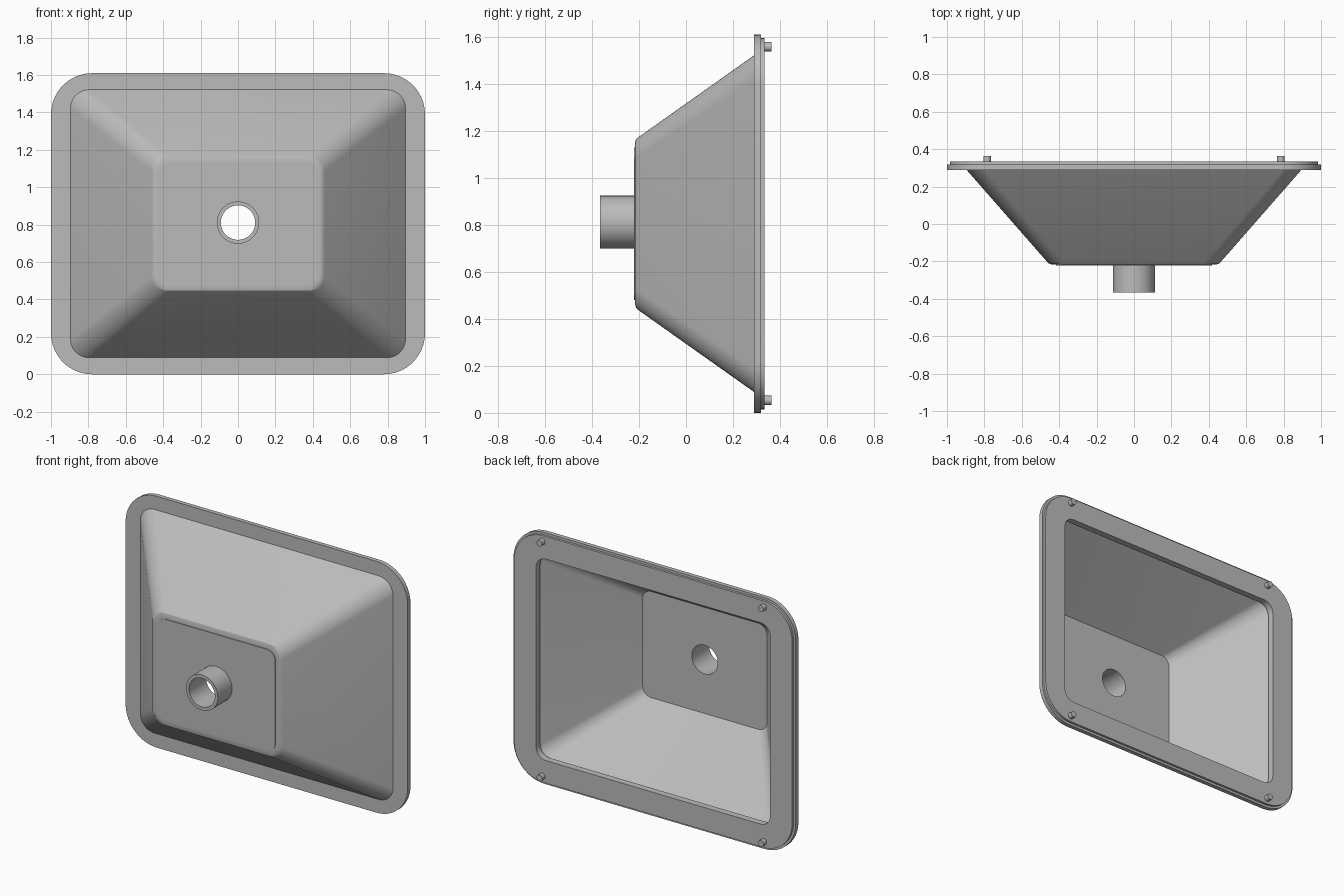
import bpy, bmesh, math

if "Cube" in bpy.data.objects:
    bpy.data.objects.remove(bpy.data.objects["Cube"])

CZ = 0.805      # height of the centre axis
SEG = 11        # segments per rounded corner

grey = bpy.data.materials.new("plain grey")
grey.diffuse_color = (0.5, 0.5, 0.5, 1)
grey.use_nodes = True
grey.node_tree.nodes["Principled BSDF"].inputs["Base Color"].default_value = grey.diffuse_color


def rounded(hx, hz, r, y):
    """Rounded rectangle ring in the XZ plane."""
    pts = []
    for c, (sx, sz) in enumerate([(1, 1), (-1, 1), (-1, -1), (1, -1)]):
        for j in range(SEG + 1):
            a = math.pi / 2 * (c + j / SEG)
            pts.append((sx * (hx - r) + r * math.cos(a), y,
                        CZ + sz * (hz - r) + r * math.sin(a)))
    return pts


def circle(r, y, x=0.0, z=CZ + 0.006):
    """Circle ring with the same point count as a rounded rectangle."""
    n = 4 * (SEG + 1)
    return [(x + r * math.cos((i + 0.5) * math.tau / n), y,
             z + r * math.sin((i + 0.5) * math.tau / n)) for i in range(n)]


def loft(name, rings, loop=True):
    """Skin a list of rings; loop closes last to first, otherwise cap the ends."""
    bm = bmesh.new()
    vs = [[bm.verts.new(p) for p in ring] for ring in rings]
    n = len(vs[0])
    for k in range(len(vs) if loop else len(vs) - 1):
        a, b = vs[k], vs[(k + 1) % len(vs)]
        for i in range(n):
            j = (i + 1) % n
            bm.faces.new((a[i], a[j], b[j], b[i]))
    if not loop:
        bm.faces.new(vs[0])
        bm.faces.new(vs[-1])
    bmesh.ops.recalc_face_normals(bm, faces=bm.faces[:])
    me = bpy.data.meshes.new(name)
    bm.to_mesh(me)
    bm.free()
    me.materials.append(grey)
    ob = bpy.data.objects.new(name, me)
    bpy.context.collection.objects.link(ob)
    bpy.context.view_layer.objects.active = ob
    ob.select_set(True)
    bpy.ops.object.shade_smooth_by_angle(angle=math.radians(25))
    ob.select_set(False)
    return ob


# Tapered basin: outer wall, softened front edge, raised floor plate, inner wall
loft("basin", [
    rounded(0.90, 0.72, 0.10, 0.295),
    rounded(0.462, 0.366, 0.085, -0.205),
    rounded(0.452, 0.358, 0.08, -0.213),
    rounded(0.437, 0.342, 0.07, -0.217),
    rounded(0.418, 0.324, 0.06, -0.217),
    rounded(0.418, 0.324, 0.06, -0.221),
    circle(0.092, -0.221),
    circle(0.092, -0.19),
    rounded(0.44, 0.34, 0.06, -0.19),
    rounded(0.865, 0.685, 0.08, 0.295),
])

# Rim flange with a stepped back face and a rounded opening
loft("rim_flange", [
    rounded(0.83, 0.645, 0.07, 0.29),
    rounded(1.0, 0.805, 0.22, 0.29),
    rounded(1.0, 0.805, 0.22, 0.318),
    rounded(0.985, 0.79, 0.205, 0.318),
    rounded(0.985, 0.79, 0.205, 0.333),
    rounded(0.83, 0.645, 0.07, 0.333),
])

# Drain pipe
loft("drain_pipe", [
    circle(0.113, -0.215), circle(0.113, -0.365),
    circle(0.092, -0.365), circle(0.092, -0.215),
])

# Mounting pins on the back of the rim
for sx in (-1, 1):
    for sz in (-1, 1):
        loft("mounting_pin", [
            circle(0.02, y, sx * 0.785, CZ + sz * 0.752) for y in (0.325, 0.363)
        ], loop=False)
